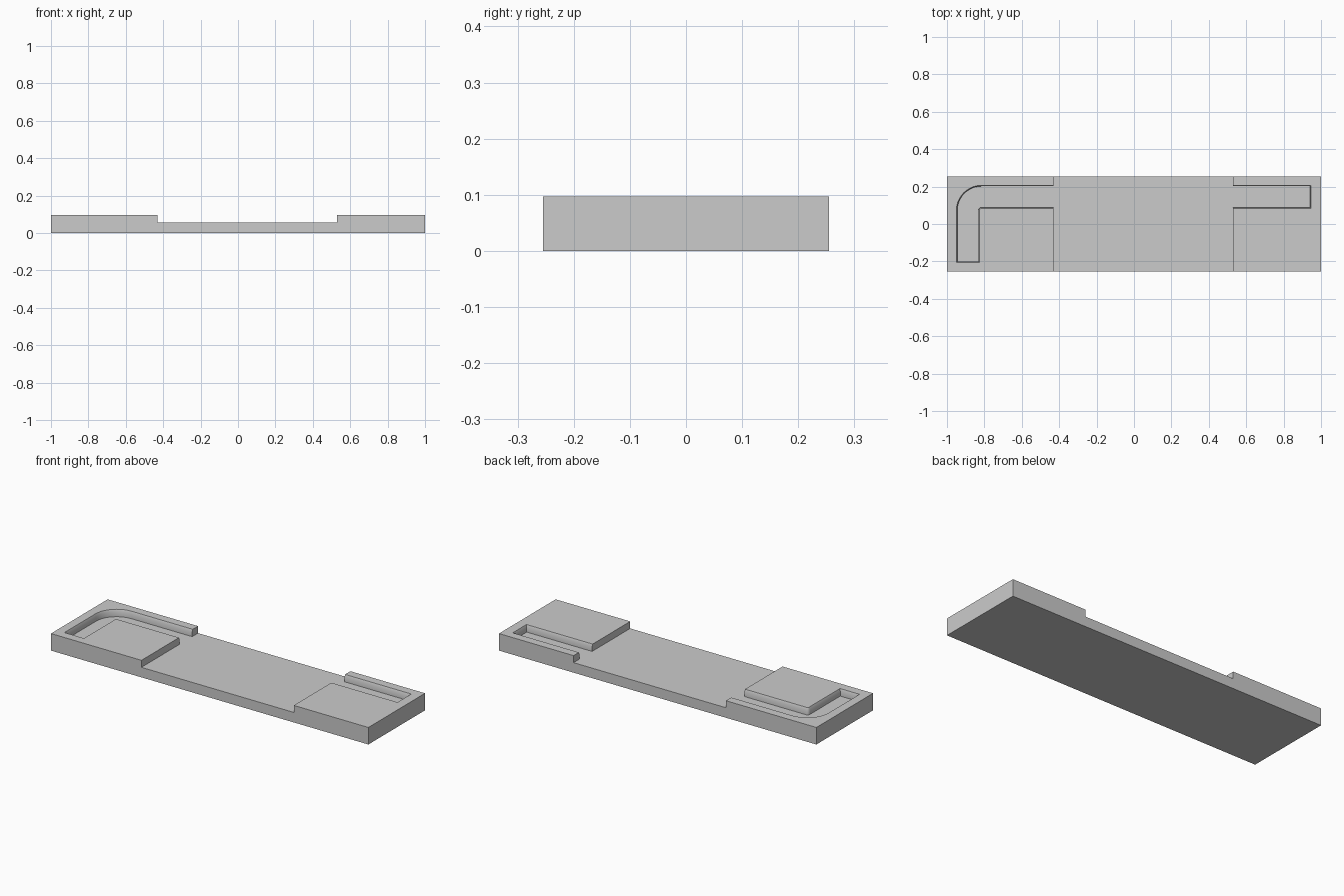
import bpy, bmesh
from math import sin, cos, pi

if "Cube" in bpy.data.objects:
    bpy.data.objects.remove(bpy.data.objects["Cube"])

Z_FLOOR, Z_TOP = 0.057, 0.097
X_L, X_R = -0.43, 0.53


def arc(cx, cy, r, a0, a1, n=10):
    return [(cx + r * cos(a0 + (a1 - a0) * i / n), cy + r * sin(a0 + (a1 - a0) * i / n))
            for i in range(n + 1)]


def loft(name, sections):
    """Closed solid through outlines given as (z, points)."""
    bm = bmesh.new()
    rings = [[bm.verts.new((x, y, z)) for x, y in pts] for z, pts in sections]
    for a, b in zip(rings, rings[1:]):
        for i in range(len(a)):
            j = (i + 1) % len(a)
            bm.faces.new((a[i], a[j], b[j], b[i]))
    bm.faces.new(rings[0][::-1])
    bm.faces.new(rings[-1])
    bmesh.ops.recalc_face_normals(bm, faces=bm.faces)
    mesh = bpy.data.meshes.new(name)
    bm.to_mesh(mesh)
    bm.free()
    obj = bpy.data.objects.new(name, mesh)
    bpy.context.collection.objects.link(obj)
    return obj


def rect(x0, x1, y0, y1):
    return [(x0, y0), (x1, y0), (x1, y1), (x0, y1)]


def bent_groove(d):
    # L-shaped channel with a rounded outer corner, widened by d
    return ([(-0.832 + d, -0.2 - d)] + arc(-0.817, 0.073, 0.015 - d, pi, pi / 2, 4)
            + [(X_L + 0.1, 0.088 - d), (X_L + 0.1, 0.202 + d)]
            + arc(-0.815, 0.072, 0.13 + d, pi / 2, pi) + [(-0.945 - d, -0.2 - d)])


def straight_groove(d):
    return rect(X_R - 0.1, 0.942 + d, 0.088 - d, 0.202 + d)


def groove_cutter(name, outline):
    # vertical wall with a fine chamfer at the rim
    return loft(name, [(Z_FLOOR, outline(0)), (0.085, outline(0)),
                       (Z_TOP, outline(0.005)), (0.2, outline(0.005))])


# tray body with its lowered middle and the two channels
body = loft("tray_body", [(z, rect(-1, 1, -0.255, 0.255)) for z in (0, Z_TOP)])
cutters = [
    loft("middle_cutter", [(z, rect(X_L, X_R, -0.4, 0.4)) for z in (Z_FLOOR, 0.2)]),
    groove_cutter("bent_groove_cutter", bent_groove),
    groove_cutter("straight_groove_cutter", straight_groove),
]
bpy.context.view_layer.objects.active = body
for c in cutters:
    c.hide_render = True
    mod = body.modifiers.new(c.name, "BOOLEAN")
    mod.operation, mod.solver, mod.object = "DIFFERENCE", "EXACT", c
    bpy.ops.object.modifier_apply(modifier=mod.name)
for c in cutters:
    bpy.data.objects.remove(c)

body.select_set(True)
bpy.ops.object.shade_smooth_by_angle()
